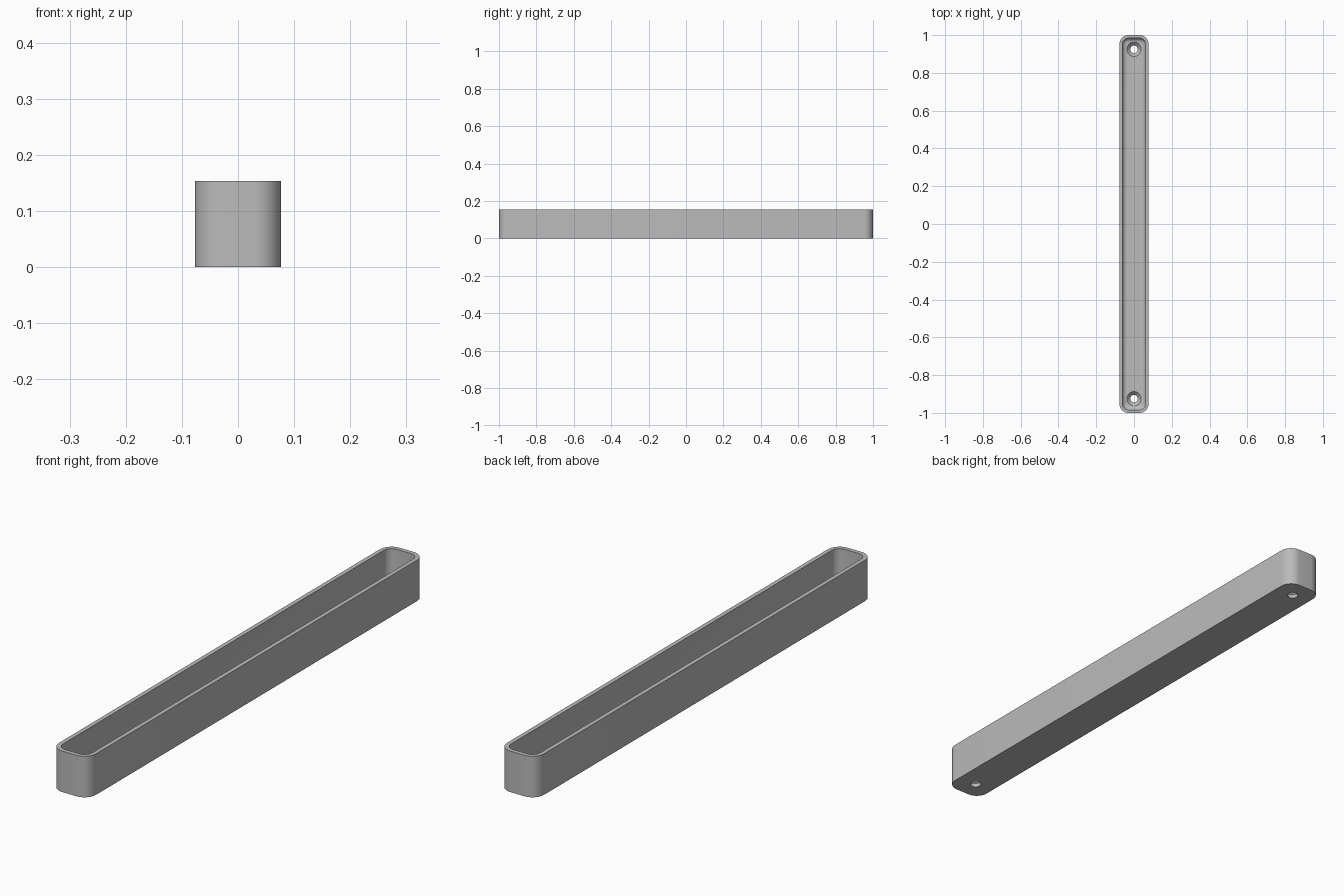
import bpy, bmesh, math

if "Cube" in bpy.data.objects:
    bpy.data.objects.remove(bpy.data.objects["Cube"], do_unlink=True)

HALF_X, HALF_Y, HEIGHT = 0.077, 1.0, 0.154
CORNER, WALL, FLOOR, FILLET = 0.048, 0.016, 0.032, 0.023
HOLE_Y, HOLE_R, SINK_R = 0.925, 0.02, 0.038

grey = bpy.data.materials.new("plain grey")
grey.use_nodes = True
grey.diffuse_color = (0.5, 0.5, 0.5, 1)
grey.node_tree.nodes["Principled BSDF"].inputs["Base Color"].default_value = (0.5, 0.5, 0.5, 1)


def make_object(name, bm):
    bmesh.ops.recalc_face_normals(bm, faces=bm.faces)
    mesh = bpy.data.meshes.new(name)
    bm.to_mesh(mesh)
    bm.free()
    mesh.materials.append(grey)
    obj = bpy.data.objects.new(name, mesh)
    bpy.context.collection.objects.link(obj)
    return obj


def rounded_ring(bm, inset, z, steps=10):
    """Rounded rectangle, inset from the outer wall."""
    r = max(CORNER - inset, 0.006)
    cx, cy = HALF_X - inset - r, HALF_Y - inset - r
    ring = []
    for q, (sx, sy) in enumerate([(1, 1), (-1, 1), (-1, -1), (1, -1)]):
        for i in range(steps + 1):
            a = (q + i / steps) * math.pi / 2
            ring.append(bm.verts.new((sx * cx + r * math.cos(a), sy * cy + r * math.sin(a), z)))
    return ring


def round_ring(bm, r, z, y, sides=32):
    return [bm.verts.new((r * math.cos(i * math.tau / sides),
                          y + r * math.sin(i * math.tau / sides), z)) for i in range(sides)]


def loft(bm, rings):
    for a, b in zip(rings, rings[1:]):
        for i in range(len(a)):
            j = (i + 1) % len(a)
            bm.faces.new((a[i], a[j], b[j], b[i]))
    bm.faces.new(rings[0])
    bm.faces.new(rings[-1])


# Tray: outer wall, flat rim, inner wall and filleted floor
profile = [(0, 0), (0, HEIGHT), (WALL, HEIGHT)]
for i in range(9):
    a = i / 8 * math.pi / 2
    profile.append((WALL + FILLET * (1 - math.cos(a)), FLOOR + FILLET * (1 - math.sin(a))))
bm = bmesh.new()
loft(bm, [rounded_ring(bm, inset, z) for inset, z in profile])
tray = make_object("tray", bm)

# Countersunk screw holes near both ends
bm = bmesh.new()
for y in (-HOLE_Y, HOLE_Y):
    depth = SINK_R - HOLE_R
    sections = [(HOLE_R, -0.02), (HOLE_R, FLOOR - depth), (SINK_R, FLOOR), (SINK_R, FLOOR + 0.05)]
    loft(bm, [round_ring(bm, r, z, y) for r, z in sections])
cutter = make_object("screw_hole_cutter", bm)
cutter.hide_render = True

cut = tray.modifiers.new("screw holes", "BOOLEAN")
cut.operation, cut.solver, cut.object = "DIFFERENCE", "EXACT", cutter
bpy.context.view_layer.objects.active = tray
tray.select_set(True)
bpy.ops.object.modifier_apply(modifier=cut.name)
bpy.data.objects.remove(cutter, do_unlink=True)
bpy.ops.object.shade_smooth_by_angle(angle=math.radians(30))
